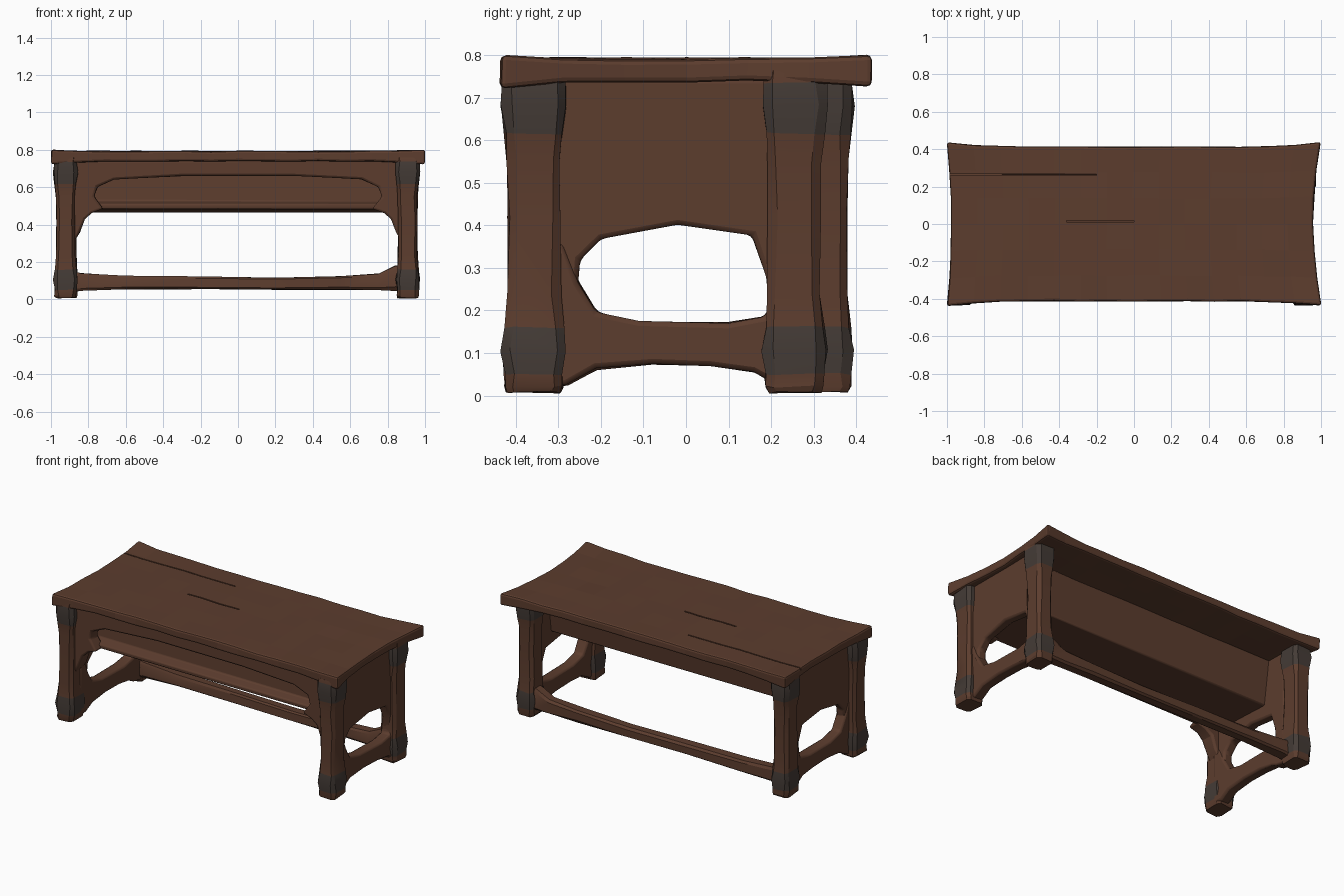
import bpy, bmesh, math, random
from mathutils import Vector

random.seed(4)
if "Cube" in bpy.data.objects:
    bpy.data.objects.remove(bpy.data.objects["Cube"], do_unlink=True)


def material(name, color):
    m = bpy.data.materials.new(name)
    m.use_nodes = True
    m.diffuse_color = (*color, 1)
    m.node_tree.nodes["Principled BSDF"].inputs["Base Color"].default_value = (*color, 1)
    return m


WOOD = material("brown wood", (0.107, 0.046, 0.027))
IRON = material("dark iron", (0.058, 0.044, 0.037))


def finish(name, bm, mats=(WOOD,), wobble=0.004, bevel=0.0, soft=True):
    """Hand-hewn wobble, optional worn edges and soft shading."""
    for v in bm.verts:
        v.co += Vector([random.uniform(-wobble, wobble) for _ in range(3)])
    bmesh.ops.recalc_face_normals(bm, faces=bm.faces)
    mesh = bpy.data.meshes.new(name)
    bm.to_mesh(mesh)
    bm.free()
    for m in mats:
        mesh.materials.append(m)
    ob = bpy.data.objects.new(name, mesh)
    bpy.context.collection.objects.link(ob)
    if bevel:
        mod = ob.modifiers.new("worn edges", "BEVEL")
        mod.width, mod.segments = bevel, 2
    if soft:
        bpy.ops.object.select_all(action="DESELECT")
        ob.select_set(True)
        bpy.context.view_layer.objects.active = ob
        bpy.ops.object.shade_smooth_by_angle(angle=math.radians(25))
    return ob


def loft(name, axis, rings, mats=(WOOD,), rule=None):
    """Chamfered beam: each ring is (position, centre a, centre b, half a, half b)."""
    bm = bmesh.new()
    c = 0.7
    outline = [(1, -c), (1, c), (c, 1), (-c, 1), (-1, c), (-1, -c), (-c, -1), (c, -1)]
    loops = []
    for t, a, b, ha, hb in rings:
        loop = []
        for u, w in outline:
            co = [a + u * ha, b + w * hb]
            co.insert(axis, t)
            loop.append(bm.verts.new(co))
        loops.append(loop)
    for lo, hi in zip(loops, loops[1:]):
        for i in range(8):
            f = bm.faces.new((lo[i], lo[i - 1], hi[i - 1], hi[i]))
            if rule:
                f.material_index = rule(f.calc_center_median())
    bm.faces.new(loops[0])
    bm.faces.new(loops[-1])
    return finish(name, bm, mats)


def slab(name, points, axis, start, depth, bevel=0.012):
    """Profile of 2D points extruded along an axis."""
    bm = bmesh.new()
    verts = []
    for a, b in points:
        co = [a, b]
        co.insert(axis, start)
        verts.append(bm.verts.new(co))
    face = bm.faces.new(verts)
    out = bmesh.ops.extrude_face_region(bm, geom=[face])
    step = Vector((0, 0, 0))
    step[axis] = depth
    bmesh.ops.translate(bm, vec=step, verts=[g for g in out["geom"] if isinstance(g, bmesh.types.BMVert)])
    return finish(name, bm, wobble=0.003, bevel=bevel)


# Worn table top: waisted edges, slightly swollen corners
bm = bmesh.new()
bmesh.ops.create_grid(bm, x_segments=14, y_segments=6, size=1)
out = bmesh.ops.extrude_face_region(bm, geom=bm.faces[:])
for g in out["geom"]:
    if isinstance(g, bmesh.types.BMVert):
        g.co.z = 1
for v in bm.verts:
    u, w, raised = v.co
    corner = (abs(u) * abs(w)) ** 6
    v.co.x = u * (0.968 + 0.032 * w * w) - 0.008 * (1 - w * w)
    v.co.y = w * (0.413 + 0.024 * abs(u) ** 6)
    v.co.z = 0.792 + 0.008 * corner if raised else 0.738 - 0.016 * corner
top = finish("table_top", bm, wobble=0.003, soft=False)
mod = top.modifiers.new("worn rim", "BEVEL")
mod.width, mod.segments, mod.angle_limit = 0.012, 2, math.radians(50)

# Cracks cut in the top
for i, (x0, x1, y) in enumerate([(-1.02, -0.2, 0.262), (-0.36, 0.0, 0.015)]):
    bm = bmesh.new()
    bmesh.ops.create_cube(bm, size=1)
    for v in bm.verts:
        v.co = (x0 if v.co.x < 0 else x1, y + 0.008 * v.co.y, 0.82 if v.co.z > 0 else 0.778)
    cutter = finish("crack_cutter_%d" % i, bm, wobble=0.001, soft=False)
    cutter.hide_render = True
    cutter.hide_viewport = True
    cut = top.modifiers.new("crack", "BOOLEAN")
    cut.operation, cut.object = "DIFFERENCE", cutter


# Legs with iron bands at foot and head
def band(c):
    return 1 if 0.052 < c.z < 0.16 or 0.615 < c.z < 0.735 else 0


leg_shape = [(0.008, 1.0), (0.02, 1.08), (0.052, 1.1), (0.105, 1.2), (0.16, 1.08), (0.24, 0.97),
             (0.42, 0.95), (0.55, 0.97), (0.615, 1.08), (0.68, 1.22), (0.735, 1.16), (0.76, 1.12)]
for name, x, y in [("front_left_leg", 0.908, -0.357), ("front_right_leg", -0.922, -0.357),
                   ("back_left_leg", 0.908, 0.255), ("back_right_leg", -0.918, 0.317)]:
    loft(name, 2, [(z, x, y, 0.053 * s, 0.063 * s) for z, s in leg_shape], (WOOD, IRON), band)

# Side panels with arched cutout, and side stretchers
arch = [(-0.32, 0.745), (-0.32, 0.22), (-0.285, 0.22), (-0.255, 0.27), (-0.25, 0.32), (-0.2, 0.37),
        (-0.02, 0.402), (0.155, 0.378), (0.19, 0.28), (0.195, 0.2), (0.27, 0.2), (0.27, 0.745)]
rail = [(-0.34, 0.02), (-0.28, 0.025), (-0.21, 0.062), (-0.08, 0.075), (0.06, 0.07), (0.16, 0.055),
        (0.2, 0.03), (0.28, 0.02), (0.28, 0.24), (0.2, 0.24), (0.19, 0.185), (0.1, 0.17),
        (-0.11, 0.173), (-0.21, 0.195), (-0.252, 0.265), (-0.29, 0.36), (-0.34, 0.36)]
for side, x in [("left", 0.87), ("right", -0.93)]:
    slab(side + "_side_panel", arch, 0, x, 0.06)
    slab(side + "_side_stretcher", rail, 0, x - 0.005, 0.07)

# Front rail with curved corner brackets
half = [(0.88, 0.3), (0.845, 0.36), (0.82, 0.43), (0.78, 0.462), (0.72, 0.485), (0.77, 0.55),
        (0.75, 0.6), (0.66, 0.64), (0.3, 0.66)]
outline = [(0.88, 0.745)] + half + [(-x, z) for x, z in reversed(half)] + [(-0.88, 0.745)]
slab("front_rail", outline, 1, -0.385, 0.085)

# Drawer box hung under the top, with a front lip and a sloping floor
slab("under_box", [(-0.265, 0.745), (-0.28, 0.525), (-0.335, 0.508), (-0.335, 0.482), (0.1, 0.464),
                   (0.14, 0.745)], 0, -0.88, 1.76, bevel=0.008)

# Long back stretcher, thicker where it meets the legs
loft("back_stretcher", 0, [(x, 0.275 - 0.012 * x, 0.088 + dz, 0.036, h) for x, dz, h in [
    (-0.9, 0.01, 0.06), (-0.84, 0.005, 0.045), (-0.6, 0, 0.035), (-0.2, -0.002, 0.034),
    (0.2, -0.004, 0.031), (0.55, 0, 0.035), (0.75, 0.006, 0.045), (0.84, 0.025, 0.065), (0.9, 0.03, 0.07)]])
